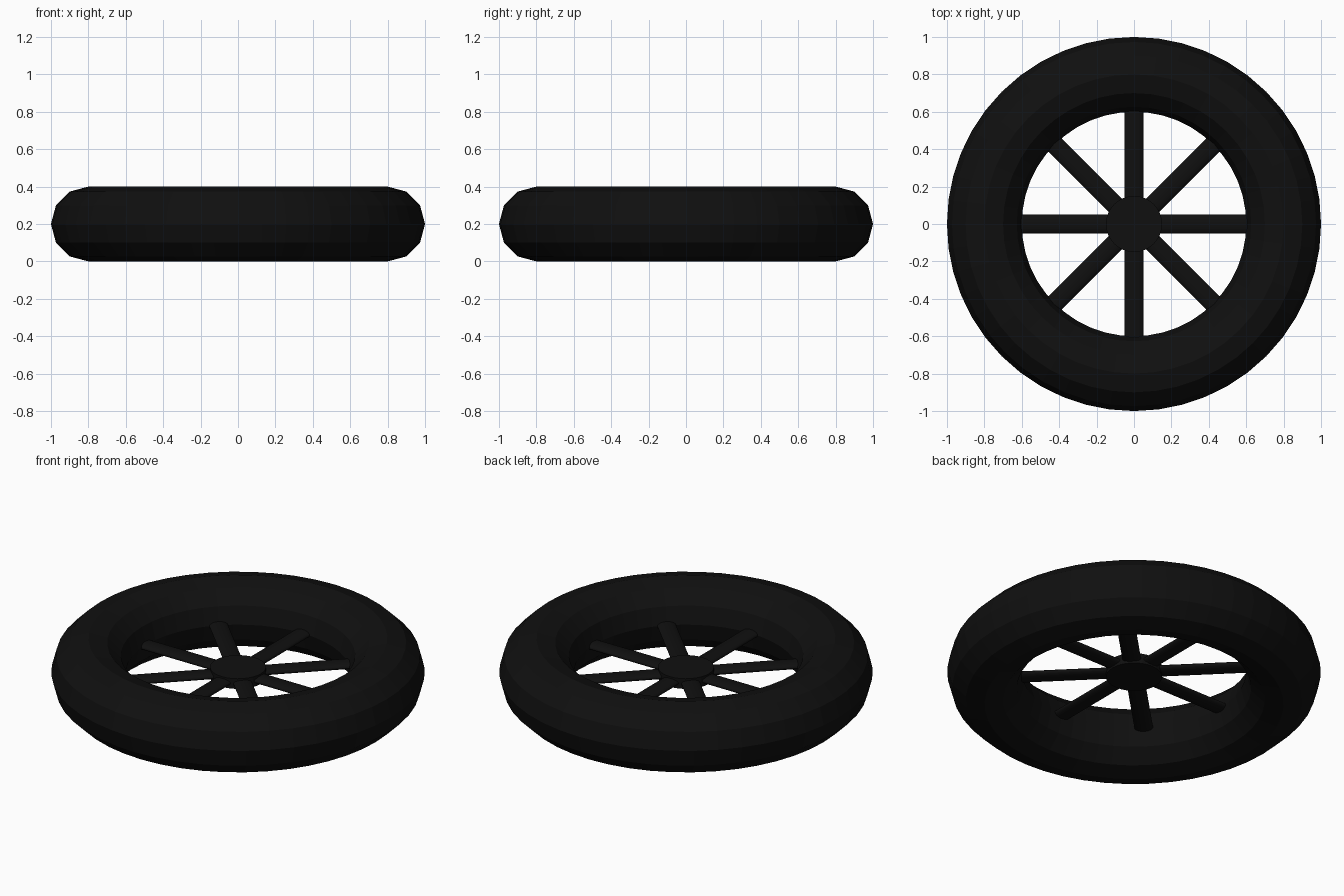
import bpy
from math import cos, sin, pi

if "Cube" in bpy.data.objects:
    bpy.data.objects.remove(bpy.data.objects["Cube"])

black = bpy.data.materials.new("black_rubber")
black.diffuse_color = (0.005, 0.005, 0.005, 1)
black.use_nodes = True
black.node_tree.nodes["Principled BSDF"].inputs["Base Color"].default_value = black.diffuse_color

MID = 0.2  # height of the wheel's centre plane


def finish(name):
    ob = bpy.context.object
    ob.name = name
    ob.data.materials.append(black)
    return ob


# Tyre
bpy.ops.mesh.primitive_torus_add(major_radius=0.8, minor_radius=0.2,
                                 major_segments=48, minor_segments=12,
                                 location=(0, 0, MID))
finish("tyre")

# Hub
bpy.ops.mesh.primitive_cylinder_add(vertices=32, radius=0.15, depth=0.06,
                                    location=(0, 0, MID))
finish("hub")

# Eight flattened round spokes, running from the hub into the tyre
INNER, OUTER = 0.05, 0.66
for i in range(8):
    a = i * pi / 4
    r = (INNER + OUTER) / 2
    bpy.ops.mesh.primitive_cylinder_add(vertices=32, radius=0.05, depth=OUTER - INNER,
                                        location=(r * cos(a), r * sin(a), MID),
                                        rotation=(0, pi / 2, a))
    spoke = finish(f"spoke_{i + 1}")
    spoke.scale = (0.4, 1, 1)  # local x points along world z
